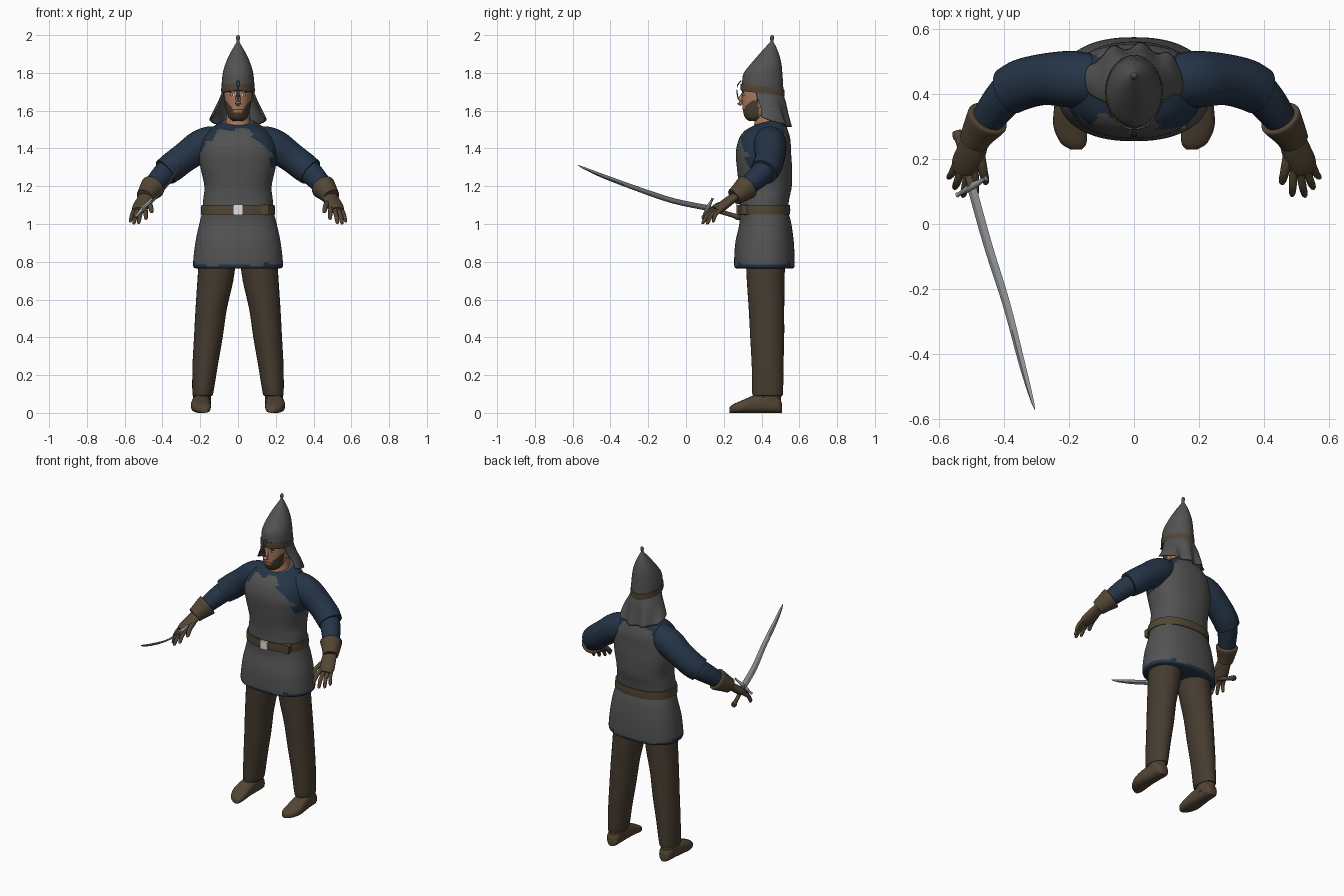
import bpy, bmesh, math
from mathutils import Vector

cube = bpy.data.objects.get("Cube")
if cube:
    bpy.data.objects.remove(cube)


def material(name, r, g, b):
    m = bpy.data.materials.new(name)
    m.use_nodes = True
    m.diffuse_color = (r, g, b, 1)
    m.node_tree.nodes["Principled BSDF"].inputs["Base Color"].default_value = (r, g, b, 1)
    return m


ARMOR = material("armor grey", .085, .085, .085)
BLUE = material("mail blue", .018, .034, .062)
TROUSER = material("trouser brown", .06, .045, .029)
LEATHER = material("leather brown", .085, .06, .034)
SKIN = material("skin", .40, .20, .115)
BEARD = material("beard", .07, .048, .033)
STEEL = material("blade steel", .30, .31, .32)
BUCKLE = material("buckle white", .75, .75, .75)


def spline(a, b, c, d, t):
    """Smooth curve between b and c."""
    return (b * 2 + (c - a) * t + (a * 2 - b * 5 + c * 4 - d) * t * t
            + (b * 3 - a - c * 3 + d) * t ** 3) / 2


def loft(name, rings, mats, n=24, power=2, steps=4, arc=None, rule=None, angle=50):
    """Skin a surface over rings, each a centre and two half axes."""
    full = []
    for i in range(len(rings) - 1):
        four = [rings[max(0, min(len(rings) - 1, i + k))] for k in (-1, 0, 1, 2)]
        full += [[spline(*[r[j] for r in four], s / steps) for j in range(3)] for s in range(steps)]
    full.append(rings[-1])
    start, end = arc or (0, 2 * math.pi)
    count = n + 1 if arc else n
    bm = bmesh.new()
    rows = []
    for c, u, v in full:
        row = []
        for k in range(count):
            a = start + (end - start) * k / n
            x, y = math.cos(a), math.sin(a)
            x = math.copysign(abs(x) ** (2 / power), x)
            y = math.copysign(abs(y) ** (2 / power), y)
            row.append(bm.verts.new(c + u * x + v * y))
        rows.append(row)
    for p, q in zip(rows, rows[1:]):
        for k in range(n):
            j = (k + 1) % count
            bm.faces.new((p[k], p[j], q[j], q[k]))
    if not arc:
        bm.faces.new(rows[0])
        bm.faces.new(rows[-1])
    bmesh.ops.recalc_face_normals(bm, faces=bm.faces)
    if rule:
        for f in bm.faces:
            f.material_index = rule(f.calc_center_median())
    me = bpy.data.meshes.new(name)
    bm.to_mesh(me)
    bm.free()
    for m in mats:
        me.materials.append(m)
    me.shade_smooth()
    me.set_sharp_from_angle(angle=math.radians(angle))
    ob = bpy.data.objects.new(name, me)
    bpy.context.collection.objects.link(ob)
    return ob


def stack(rows, x=0):
    """Level rings from (height, y, half width, half depth, optional tilt)."""
    return [(Vector((x + (r[5] if len(r) > 5 else 0), r[1], r[0])), Vector((r[2], 0, 0)),
             Vector((0, r[3], r[4] if len(r) > 4 else 0))) for r in rows]


def tube(rows, side=1, flat=1):
    """Rings across a path of (x, y, z, radius)."""
    pts = [Vector((r[0] * side, r[1], r[2])) for r in rows]
    rings = []
    for i, p in enumerate(pts):
        t = pts[min(i + 1, len(pts) - 1)] - pts[max(i - 1, 0)]
        u = t.cross(Vector((0, 0, 1))).normalized()
        v = u.cross(t).normalized()
        rings.append((p, u * rows[i][3], v * rows[i][3] * flat))
    return rings


# Tunic: grey plate over blue mail, with a ragged edge
def tunic_rule(p):
    wave = .010 * math.sin(75 * p.z + 30 * p.x) + .006 * math.sin(160 * p.z + 50 * p.x)
    if p.z < .785 + wave * .6:
        return 1
    if p.z < 1.3:
        return 0
    limit = .195 - max(0, p.z - 1.37) * .95 + wave
    if p.y > .43:
        return int(abs(p.x) > limit + .02)
    return int(abs(p.x + .02) > limit or p.z > 1.505 + wave)


loft("tunic", stack([
    (.765, .415, .225, .15), (.785, .415, .238, .16), (.9, .416, .226, .155), (1.0, .42, .205, .138),
    (1.07, .412, .188, .13), (1.13, .415, .184, .131), (1.2, .42, .178, .14), (1.3, .415, .199, .146),
    (1.38, .41, .208, .146), (1.45, .416, .19, .136), (1.5, .422, .15, .113, .008),
    (1.53, .432, .105, .086, .016), (1.543, .436, .08, .072, .018)]),
    [ARMOR, BLUE], n=80, power=2.3, steps=6, rule=tunic_rule)

# Belt with buckle and keeper
loft("belt", stack([(1.05, .412, .196, .139), (1.075, .412, .196, .14), (1.1, .412, .194, .139)]),
     [LEATHER], n=64, power=2.3)


def plate(name, x, y, z, w, h, d, mat, power=8):
    return loft(name, [(Vector((x, y + k * d, z)), Vector((w, 0, 0)), Vector((0, 0, h))) for k in (0, 1)],
                [mat], n=32, power=power, steps=1)


plate("buckle", 0, .264, 1.075, .026, .028, .009, BUCKLE)
plate("belt_keeper", .14, .292, 1.075, .022, .027, .03, LEATHER)

# Head, with the beard on the lower front of the face
loft("neck", stack([(1.49, .43, .085, .085), (1.53, .43, .068, .068), (1.6, .425, .058, .06)]), [SKIN])
loft("head", stack([
    (1.545, .362, .026, .028), (1.56, .37, .046, .055), (1.59, .382, .06, .079), (1.63, .392, .068, .094),
    (1.68, .4, .074, .104), (1.74, .405, .076, .104)]),
    [SKIN, BEARD], n=48, steps=6,
    rule=lambda p: int(p.y < .385 and p.z < 1.612 + max(0, abs(p.x) - .03) * 1.2
                       and not (abs(p.x) < .022 and 1.592 < p.z < 1.6)))
loft("nose", tube([(0, .302, 1.69, .008), (0, .288, 1.655, .013), (0, .284, 1.642, .014),
                   (0, .297, 1.632, .009)]), [SKIN], n=12)
for side, word in ((1, "left"), (-1, "right")):
    plate(word + "_eye", side * .03, .301, 1.683, .012, .005, .009, BUCKLE, 2)
    plate(word + "_pupil", side * .03, .299, 1.683, .005, .005, .004, BEARD, 2)
    plate(word + "_brow", side * .032, .299, 1.699, .018, .004, .009, BEARD, 2)

# Helmet, its band, nose guard and neck cloth
loft("helmet", stack([
    (1.70, .405, .085, .112, -.015), (1.75, .406, .086, .108, -.01), (1.8, .408, .08, .102),
    (1.85, .425, .066, .08), (1.9, .44, .044, .052), (1.94, .45, .021, .026), (1.962, .454, .009, .01),
    (1.975, .455, .009, .009), (1.985, .456, .011, .011), (1.995, .457, .008, .008),
    (2.0, .457, .002, .002)]), [ARMOR], n=40)
loft("helmet_band", stack([(1.69, .405, .088, .115, -.016), (1.71, .405, .089, .116, -.016),
                           (1.728, .405, .088, .115, -.016)]), [LEATHER], n=40)
loft("nose_guard", tube([(0, .293, 1.758, .007), (0, .273, 1.735, .008), (0, .270, 1.70, .008),
                         (0, .277, 1.658, .006)], flat=.35), [BLUE], n=12)
cloth = loft("neck_cloth", stack([
    (1.70, .408, .084, .108, -.012), (1.65, .42, .105, .108, -.008), (1.6, .432, .13, .104, -.015),
    (1.555, .44, .152, .11, -.04)]), [ARMOR], n=48, arc=(math.radians(-22), math.radians(202)))
for v in cloth.data.vertices:
    drop = max(0, 1.69 - v.co.z)
    v.co.y += drop * .07 * math.sin(v.co.x * 70)
thick = cloth.modifiers.new("thickness", "SOLIDIFY")
thick.thickness = .008

for side, word in ((1, "left"), (-1, "right")):
    # Sleeve, forearm and glove
    loft(word + "_sleeve", tube([
        (.06, .44, 1.44, .07), (.14, .443, 1.435, .083), (.2, .446, 1.41, .087), (.28, .445, 1.355, .079),
        (.345, .43, 1.305, .078), (.385, .41, 1.275, .074)], side), [BLUE], n=32)
    loft(word + "_forearm", tube([
        (.33, .435, 1.31, .06), (.38, .408, 1.275, .062), (.42, .365, 1.235, .057),
        (.475, .29, 1.17, .044)], side), [BLUE])
    loft(word + "_glove_cuff", tube([
        (.448, .328, 1.2, .058), (.452, .322, 1.195, .066), (.475, .288, 1.168, .055),
        (.494, .255, 1.143, .046)], side), [LEATHER])
    loft(word + "_palm", tube([
        (.482, .275, 1.157, .04), (.5, .225, 1.12, .045), (.517, .185, 1.088, .045),
        (.524, .16, 1.072, .035)], side, .55), [LEATHER])
    # Fingers from knuckle to tip
    for label, base, tip, r in (
            ("thumb", (.475, .22, 1.115), (.455, .122, 1.062), .014),
            ("index_finger", (.492, .175, 1.088), (.487, .085, 1.025), .012),
            ("middle_finger", (.51, .17, 1.08), (.527, .083, 1.002), .012),
            ("ring_finger", (.53, .178, 1.078), (.553, .108, 1.0), .012),
            ("little_finger", (.546, .19, 1.08), (.572, .14, 1.01), .011)):
        a, b = Vector(base), Vector(tip)
        mid = a.lerp(b, .55) + Vector((0, -.006, .009))
        loft(f"{word}_{label}", tube([(*a, r * 1.1), (*mid, r), (*a.lerp(b, .9), r * .8), (*b, r * .3)], side),
             [LEATHER], n=12)

    # Trouser leg
    loft(word + "_trouser_leg", stack([(h, y, w, d, 0, side * x) for h, y, w, d, x in (
        (.09, .432, .05, .076, .188), (.11, .432, .056, .082, .186), (.25, .432, .067, .084, .174),
        (.4, .43, .076, .09, .157), (.55, .426, .083, .094, .142), (.7, .422, .095, .1, .12),
        (.85, .42, .1, .105, .105))]), [TROUSER], n=32)
    # Shoe: ankle collar and foot
    loft(word + "_shoe_collar", stack([(.04, .44, .046, .06), (.08, .438, .047, .066),
                                       (.115, .436, .05, .07)], side * .19), [LEATHER])
    loft(word + "_shoe", [(Vector((side * x, y, h)), Vector((w, 0, 0)), Vector((0, 0, h)))
                          for y, h, w, x in ((.508, .025, .022, .19), (.49, .042, .04, .19),
                                             (.43, .05, .045, .192), (.36, .046, .05, .196),
                                             (.3, .034, .052, .196), (.25, .023, .04, .186),
                                             (.23, .015, .018, .178))],
         [LEATHER], n=28, power=2.6)

# Sword held in the right hand
pommel, hilt = Vector((-.545, .285, 1.035)), Vector((-.5, .115, 1.085))
across = Vector((.62, .36, .68)).normalized()
loft("sword_grip", tube([(*pommel, .015), (*pommel.lerp(hilt, .1), .017), (*pommel.lerp(hilt, .25), .012),
                         (*hilt, .013)]), [LEATHER], n=16)
loft("sword_guard", tube([(*(hilt + across * k), r) for k, r in (
    (-.07, .008), (-.055, .006), (0, .012), (.055, .006), (.07, .008))]), [STEEL], n=12)
blade = []
for x, y, z, w in ((-.5, .115, 1.085, .02), (-.45, -.065, 1.122, .019), (-.393, -.246, 1.182, .017),
                   (-.345, -.43, 1.25, .014), (-.316, -.535, 1.294, .008), (-.305, -.572, 1.312, .001)):
    edge = across * w
    ridge = Vector((.2, -.93, .3)).cross(across).normalized() * min(w, .005)
    blade.append((Vector((x, y, z)), edge, ridge))
loft("sword_blade", blade, [STEEL], n=4, angle=20)
